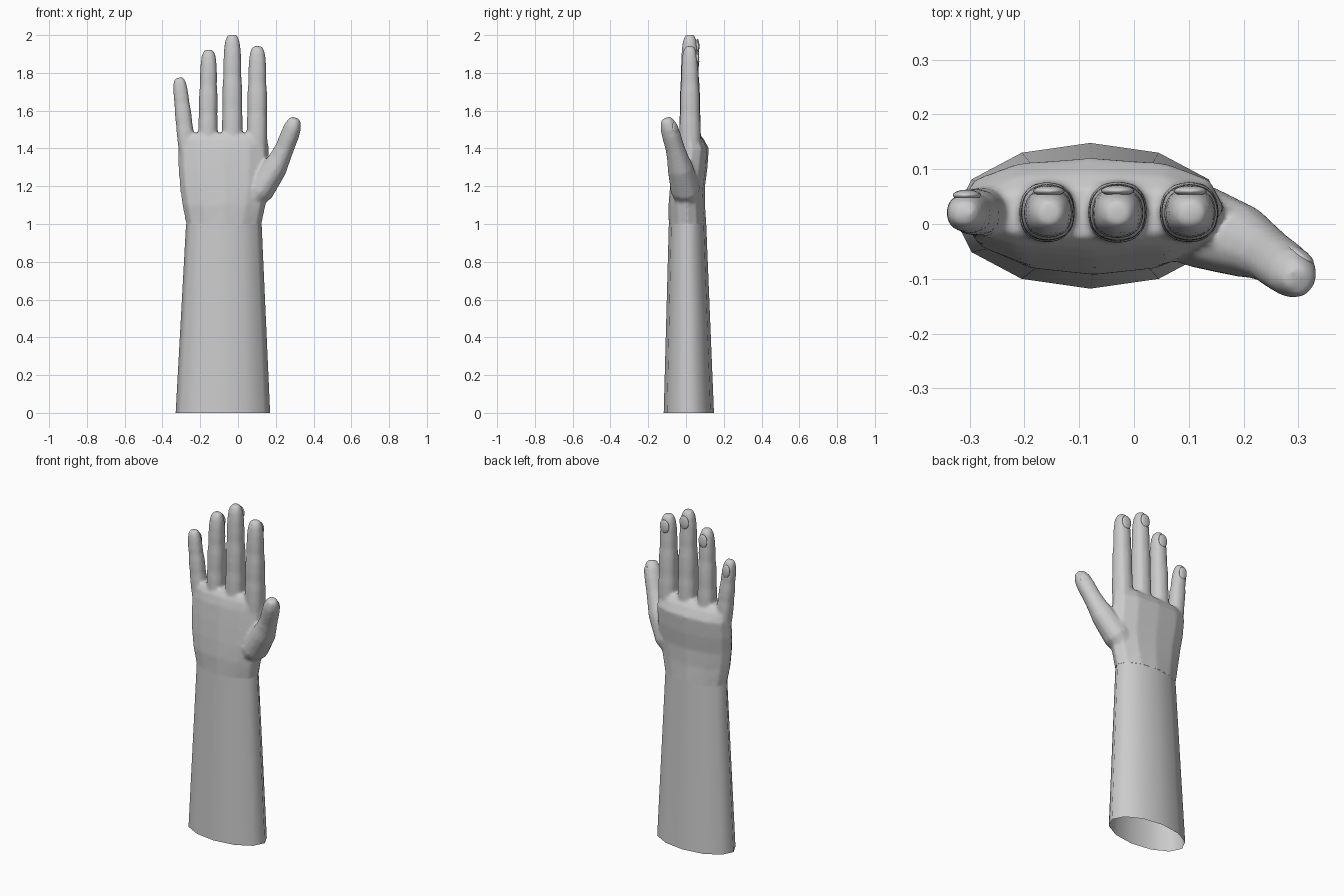
import bpy, bmesh, math
from mathutils import Vector, Matrix

if "Cube" in bpy.data.objects:
    bpy.data.objects.remove(bpy.data.objects["Cube"])

N = 12


def loft(bm, rings, caps=True):
    loops = [[bm.verts.new(p) for p in ring] for ring in rings]
    for a, b in zip(loops, loops[1:]):
        for i in range(N):
            j = (i + 1) % N
            bm.faces.new((a[i], a[j], b[j], b[i]))
    if caps:
        bm.faces.new(loops[0][::-1])
        bm.faces.new(loops[-1])


def ring(c, u, v, ru, rv, power=2.0):
    pts = []
    for i in range(N):
        a = 2 * math.pi * i / N
        x, y = math.cos(a), math.sin(a)
        x = math.copysign(abs(x) ** (2 / power), x)
        y = math.copysign(abs(y) ** (2 / power), y)
        pts.append(c + u * x * ru + v * y * rv)
    return pts


def flat_ring(z, cx, cy, rx, ry, power=2.0):
    return ring(Vector((cx, cy, z)), Vector((1, 0, 0)), Vector((0, 1, 0)), rx, ry, power)


def frame(path, t, back):
    # centre, sideways, backward and forward directions on a curved digit
    a, b, c = path
    p = a * (1 - t) ** 2 + b * 2 * t * (1 - t) + c * t * t
    d = ((b - a) * (1 - t) + (c - b) * t).normalized()
    v = (back - d * back.dot(d)).normalized()
    return p, v.cross(d), v, d


def digit(bm, path, back, rx, ry, profile):
    rings = []
    for t, s in profile:
        p, u, v, d = frame(path, t, back)
        rings.append(ring(p, u, v, rx * s, ry * s * (1 - 0.12 * t), 2.3))
    loft(bm, rings)


def finish(bm, name):
    bmesh.ops.recalc_face_normals(bm, faces=bm.faces[:])
    for f in bm.faces:
        f.smooth = True
    me = bpy.data.meshes.new(name)
    bm.to_mesh(me)
    bm.free()
    ob = bpy.data.objects.new(name, me)
    bpy.context.collection.objects.link(ob)
    return ob


# forearm: open twelve-sided tapered tube
bm = bmesh.new()
loft(bm, [flat_ring(0, -0.08, 0.015, 0.25, 0.133),
          flat_ring(0.5, -0.0775, 0.0115, 0.225, 0.116),
          flat_ring(1.0, -0.075, 0.008, 0.2, 0.099)], caps=False)
finish(bm, "forearm")

# palm
bm = bmesh.new()
loft(bm, [flat_ring(*r) for r in (
    (0.90, -0.0755, 0.009, 0.205, 0.102),
    (1.00, -0.075, 0.008, 0.201, 0.100),
    (1.10, -0.074, 0.004, 0.222, 0.097, 2.1),
    (1.20, -0.072, 0.008, 0.237, 0.093, 2.2),
    (1.30, -0.075, 0.020, 0.242, 0.094, 2.3),
    (1.40, -0.077, 0.030, 0.242, 0.091, 2.4),
    (1.45, -0.080, 0.024, 0.238, 0.070, 2.5),
    (1.48, -0.080, 0.020, 0.225, 0.045, 2.5))])

# fingers: base x, tip x, tip z, half width, half depth
finger_profile = ((0, .95), (.15, 1), (.28, 1), (.37, .95), (.46, .97), (.56, .95),
                  (.66, .87), (.74, .88), (.86, .83), (.94, .72), (.98, .56), (1, .38))
thumb_profile = ((0, .9), (.25, 1.5), (.5, 1.34), (.62, 1.13), (.72, 1.02),
                 (.84, 1.02), (.92, .95), (.97, .75), (1, .5))
digits = []
for bx, tx, tz, rx, ry in ((-0.268, -0.312, 1.775, .046, .047),
                           (-0.160, -0.155, 1.922, .052, .058),
                           (-0.030, -0.030, 2.002, .055, .059),
                           (0.100, 0.103, 1.942, .055, .058)):
    a, c = Vector((bx, 0.022, 1.38)), Vector((tx, 0.02, tz))
    digits.append(([a, (a + c) / 2, c], Vector((0, 1, 0)), rx, ry, finger_profile))

# thumb
digits.append(([Vector((0.03, 0.015, 1.08)), Vector((0.22, -0.015, 1.27)),
                Vector((0.303, -0.105, 1.56))],
               Vector((0.5, 0.85, 0)), .048, .053, thumb_profile))
for dg in digits:
    digit(bm, *dg)
raw = finish(bm, "hand_source")

# fuse palm and digits into one smooth skin
m = raw.modifiers.new("fuse", 'REMESH')
m.mode = 'VOXEL'
m.voxel_size = 0.008
m = raw.modifiers.new("soften", 'SMOOTH')
m.factor = 0.5
m.iterations = 8
dg = bpy.context.evaluated_depsgraph_get()
bm = bmesh.new()
bm.from_mesh(raw.evaluated_get(dg).to_mesh())
bpy.data.objects.remove(raw)
bmesh.ops.bisect_plane(bm, geom=bm.verts[:] + bm.edges[:] + bm.faces[:],
                       plane_co=(0, 0, 1.0), plane_no=(0, 0, 1), clear_inner=True)
finish(bm, "hand")

# nails
bm = bmesh.new()
for path, back, rx, ry, prof in digits:
    length = (path[2] - path[0]).length
    t = 1 - 0.062 / length
    p, u, v, d = frame(path, t, back)
    c = p + v * ry * 0.69
    mat = Matrix((u, v, d)).transposed().to_4x4()
    mat.translation = c
    mat = mat @ Matrix.Diagonal((rx * 0.56, 0.010, 0.040, 1))
    bmesh.ops.create_uvsphere(bm, u_segments=16, v_segments=10, radius=1, matrix=mat)
finish(bm, "nails")
